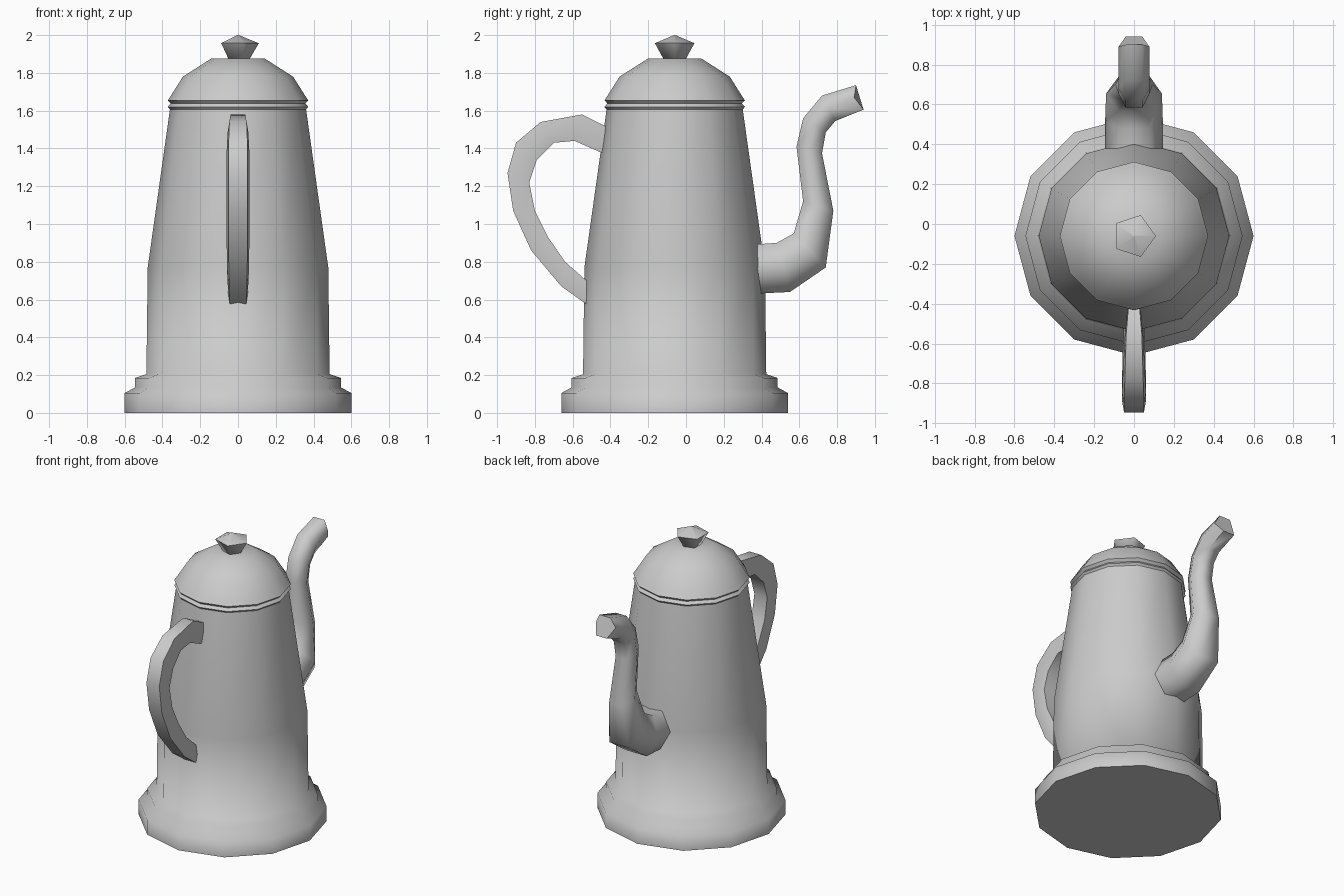
import bpy, bmesh, math

if "Cube" in bpy.data.objects:
    bpy.data.objects.remove(bpy.data.objects["Cube"])

AXIS_Y = -0.06  # centre line of the pot body


def finish(name, bm, angle):
    bmesh.ops.recalc_face_normals(bm, faces=bm.faces)
    me = bpy.data.meshes.new(name)
    bm.to_mesh(me)
    bm.free()
    ob = bpy.data.objects.new(name, me)
    bpy.context.collection.objects.link(ob)
    bpy.ops.object.select_all(action='DESELECT')
    ob.select_set(True)
    bpy.context.view_layer.objects.active = ob
    bpy.ops.object.shade_smooth_by_angle(angle=math.radians(angle))
    return ob


def bridge(bm, rings):
    for a, b in zip(rings, rings[1:]):
        n = len(a)
        for i in range(n):
            j = (i + 1) % n
            bm.faces.new((a[i], a[j], b[j], b[i]))
    bm.faces.new(rings[0])
    bm.faces.new(rings[-1])


def lathe(name, profile, sides, angle=50):
    """Revolve (radius, z) points around the pot axis, closed at both ends."""
    bm = bmesh.new()
    rings = []
    for r, z in profile:
        rings.append([bm.verts.new((r * math.cos(2 * math.pi * i / sides),
                                    AXIS_Y + r * math.sin(2 * math.pi * i / sides), z))
                      for i in range(sides)])
    bridge(bm, rings)
    return finish(name, bm, angle)


def tube(name, sections, flat, notch=0.0):
    """Six-sided tube; section = (inner y, inner z, outer y, outer z, half width)."""
    bm = bmesh.new()
    rings = []
    for k, (iy, iz, oy, oz, w) in enumerate(sections):
        my, mz, f = (iy + oy) / 2, (iz + oz) / 2, w * flat
        if k == len(sections) - 1:
            my -= notch
        pts = [(-f, iy, iz), (f, iy, iz), (w, my, mz),
               (f, oy, oz), (-f, oy, oz), (-w, my, mz)]
        rings.append([bm.verts.new(p) for p in pts])
    bridge(bm, rings)
    return finish(name, bm, 65)


# Stepped foot and tapering body
lathe("body", [(0.6, 0), (0.6, 0.105), (0.545, 0.135), (0.545, 0.185),
               (0.485, 0.205), (0.478, 0.77), (0.36, 1.61)], 12, 75)

# Lid with double rim
lathe("lid", [(0.355, 1.60), (0.372, 1.62), (0.356, 1.638), (0.372, 1.655),
              (0.355, 1.68), (0.292, 1.78), (0.143, 1.875)], 12)

# Five-sided knob
lathe("lid_knob", [(0.06, 1.87), (0.11, 1.957), (0.004, 2.0)], 5, 80)

# Curved spout
tube("spout", [
    (0.34, 0.89, 0.34, 0.63, 0.145), (0.48, 0.90, 0.55, 0.64, 0.145),
    (0.57, 0.95, 0.74, 0.77, 0.14), (0.62, 1.12, 0.78, 1.07, 0.093),
    (0.585, 1.41, 0.72, 1.375, 0.077), (0.62, 1.56, 0.74, 1.485, 0.077),
    (0.72, 1.68, 0.79, 1.545, 0.077), (0.90, 1.735, 0.94, 1.605, 0.077)],
    0.55, notch=0.03)

# Loop handle
tube("handle", [
    (-0.42, 1.365, -0.40, 1.505, 0.032), (-0.59, 1.44, -0.55, 1.58, 0.047),
    (-0.70, 1.43, -0.77, 1.54, 0.055), (-0.79, 1.34, -0.90, 1.43, 0.06),
    (-0.83, 1.22, -0.945, 1.27, 0.06), (-0.80, 1.07, -0.915, 1.07, 0.06),
    (-0.73, 0.93, -0.82, 0.86, 0.06), (-0.64, 0.80, -0.66, 0.67, 0.057),
    (-0.51, 0.685, -0.52, 0.57, 0.052)], 0.83)
